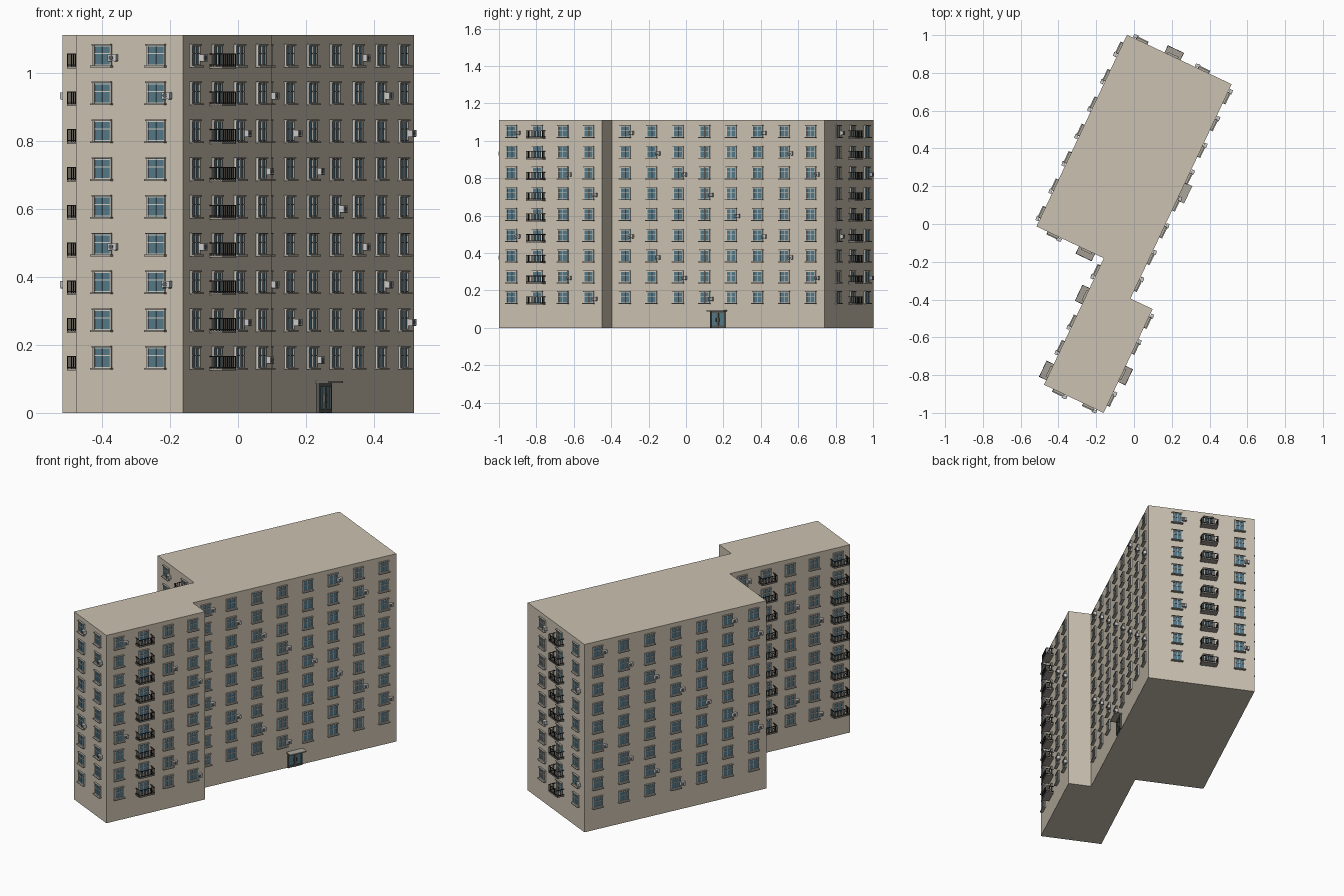
import bpy, bmesh
from mathutils import Matrix, Vector

if "Cube" in bpy.data.objects:
    bpy.data.objects.remove(bpy.data.objects["Cube"])

HEIGHT, FLOORS, STEP = 1.11, 9, 0.111
Z0 = 0.162                                  # centre of the lowest window row
U = Vector((0.427, 0.904)).normalized()     # long axis of the rotated plan
V = Vector((U.y, -U.x))                     # short axis

COLOURS = {
    "wall": (0.60, 0.54, 0.44), "glass": (0.09, 0.19, 0.25),
    "frame": (0.62, 0.60, 0.54), "trim": (0.40, 0.38, 0.33),
    "slab": (0.36, 0.33, 0.29), "iron": (0.025, 0.025, 0.025),
    "unit": (0.60, 0.60, 0.58), "fan": (0.10, 0.10, 0.10),
    "door": (0.10, 0.10, 0.09),
}
MATS = {}
for key, c in COLOURS.items():
    MATS[key] = bpy.data.materials.new(key)
    MATS[key].diffuse_color = (*c, 1)


def box(bm, frame, x, out, z):
    """Box in wall space: x along the wall, out from the wall, z up; each a (min, max) pair."""
    size = [b - a for a, b in (x, out, z)]
    mid = Vector(((x[0] + x[1]) / 2, -(out[0] + out[1]) / 2, (z[0] + z[1]) / 2))
    bmesh.ops.create_cube(bm, size=1, matrix=frame @ Matrix.Translation(mid) @ Matrix.Diagonal((*size, 1)))


def finish(bm, name, mat, repeat=False):
    mesh = bpy.data.meshes.new(name)
    bm.to_mesh(mesh)
    bm.free()
    ob = bpy.data.objects.new(name, mesh)
    bpy.context.collection.objects.link(ob)
    mesh.materials.append(MATS[mat])
    if repeat:                              # repeat the lowest storey upwards
        arr = ob.modifiers.new("storeys", 'ARRAY')
        arr.count = FLOORS
        arr.use_relative_offset = False
        arr.use_constant_offset = True
        arr.constant_offset_displace = (0, 0, STEP)


def bays(n):
    return [(i + 0.5) / n for i in range(n)]


# Walls in order around the plan: direction, length, bay fractions, balcony columns
WALLS = [
    (U, 0.608, bays(4), (1,)),
    (-V, 0.130, [], ()),
    (U, 1.255, bays(8), ()),
    (-V, 0.613, (0.27, 0.565, 0.86), (1,)),
    (-U, 1.122, bays(7), ()),
    (V, 0.394, bays(2), (1,)),
    (-U, 0.741, bays(5), (1, 4)),
    (V, 0.349, bays(2), ()),
]

names = ["glass", "frame", "trim", "slab", "iron", "unit", "fan"]
B = {k: bmesh.new() for k in names}
door_frame, door_glass, canopy = bmesh.new(), bmesh.new(), bmesh.new()


def wall_frame(p, d):
    m = Matrix(((d.x, -d.y, 0, p.x), (d.y, d.x, 0, p.y), (0, 0, 1, 0), (0, 0, 0, 1)))
    return m


def window(f):
    w, h = 0.027, 0.030
    lo, hi = Z0 - h, Z0 + h
    box(B["glass"], f, (-w, w), (-0.004, 0.003), (lo, hi))
    for x in (-w, 0, w):                                     # jambs and mullion
        t = 0.0015 if x == 0 else 0.0028
        box(B["frame"], f, (x - t, x + t), (-0.004, 0.007), (lo, hi))
    for z in (lo + 0.002, Z0 + 0.006, hi - 0.002):           # rails and transom
        box(B["frame"], f, (-w, w), (-0.004, 0.0065), (z - 0.0015, z + 0.0015))
    box(B["trim"], f, (-0.033, 0.033), (-0.004, 0.016), (lo - 0.005, lo))
    box(B["trim"], f, (-0.031, 0.031), (-0.004, 0.011), (hi, hi + 0.004))


def balcony(f):
    w, d, lo, hi = 0.047, 0.042, Z0 - 0.032, Z0 + 0.004
    iron = B["iron"]
    box(B["slab"], f, (-w, w), (-0.004, d), (lo - 0.006, lo))
    for z in (lo + 0.004, hi):                               # rails on three sides
        box(iron, f, (-w, w), (d - 0.003, d), (z - 0.0015, z + 0.0015))
        for s in (-w, w - 0.003):
            box(iron, f, (s, s + 0.003), (0, d), (z - 0.0015, z + 0.0015))
    for i in range(11):                                      # front balusters
        x = -w + 0.001 + i * (2 * w - 0.002) / 10
        box(iron, f, (x - 0.001, x + 0.001), (d - 0.0025, d - 0.0005), (lo, hi))
    for i in range(1, 4):                                    # side balusters
        for s in (-w, w - 0.002):
            y = i * d / 4
            box(iron, f, (s, s + 0.002), (y - 0.001, y + 0.001), (lo, hi))


def cooler(f, z):
    box(B["unit"], f, (0.026, 0.052), (0.004, 0.020), (z - 0.011, z + 0.008))
    m = f @ Matrix.Translation((0.036, -0.0205, z - 0.0015)) @ Matrix.Rotation(1.5708, 4, 'X')
    bmesh.ops.create_cone(B["fan"], cap_ends=True, segments=12, radius1=0.007,
                          radius2=0.007, depth=0.002, matrix=m)
    for x in (0.029, 0.047):                                 # wall brackets
        box(B["fan"], f, (x, x + 0.002), (-0.002, 0.020), (z - 0.013, z - 0.011))


# Walk the outline, filling each wall
p = Vector((-0.161, -1.0))
outline = []
for w, (d, length, fracs, balconies) in enumerate(WALLS):
    outline.append(p.copy())
    for col, fr in enumerate(fracs):
        f = wall_frame(p + d * length * fr, d)
        window(f)
        if col in balconies:
            balcony(f)
            continue
        for k in range(FLOORS):
            if k % 5 == (3 - col) % 5:
                cooler(f, Z0 - 0.005 + k * STEP)
    if w == 2:                                               # entrance door
        f = wall_frame(p + d * length * 0.5, d)
        box(door_glass, f, (-0.04, 0.04), (-0.004, 0.004), (0, 0.088))
        for x in (-0.04, -0.0025, 0.0025, 0.04):
            box(door_frame, f, (x - 0.003, x + 0.003), (-0.004, 0.010), (0, 0.088))
        for z in (0.006, 0.083):
            box(door_frame, f, (-0.04, 0.04), (-0.004, 0.009), (z - 0.005, z + 0.005))
        for x in (-0.009, 0.007):                            # handles
            box(door_frame, f, (x, x + 0.002), (0.004, 0.013), (0.032, 0.052))
        box(canopy, f, (-0.051, 0.051), (-0.004, 0.042), (0.088, 0.094))
    p = p + d * length

# Building mass: extruded outline
bm = bmesh.new()
base = bm.faces.new([bm.verts.new((q.x, q.y, 0)) for q in outline])
top = bmesh.ops.extrude_face_region(bm, geom=[base], use_keep_orig=True)["geom"]
bmesh.ops.translate(bm, vec=(0, 0, HEIGHT), verts=[v for v in top if isinstance(v, bmesh.types.BMVert)])
bmesh.ops.recalc_face_normals(bm, faces=bm.faces)
finish(bm, "building_body", "wall")

finish(B["glass"], "window_glass", "glass", True)
finish(B["frame"], "window_frames", "frame", True)
finish(B["trim"], "sills_and_lintels", "trim", True)
finish(B["slab"], "balcony_slabs", "slab", True)
finish(B["iron"], "balcony_railings", "iron", True)
finish(B["unit"], "air_conditioners", "unit")
finish(B["fan"], "air_conditioner_fans", "fan")
finish(door_frame, "entrance_door_frame", "door")
finish(door_glass, "entrance_door_glass", "glass")
finish(canopy, "entrance_canopy", "trim")

for m in bpy.data.materials:
    if m.users and not m.is_grease_pencil:
        m.use_nodes = True
        m.node_tree.nodes["Principled BSDF"].inputs["Base Color"].default_value = m.diffuse_color
